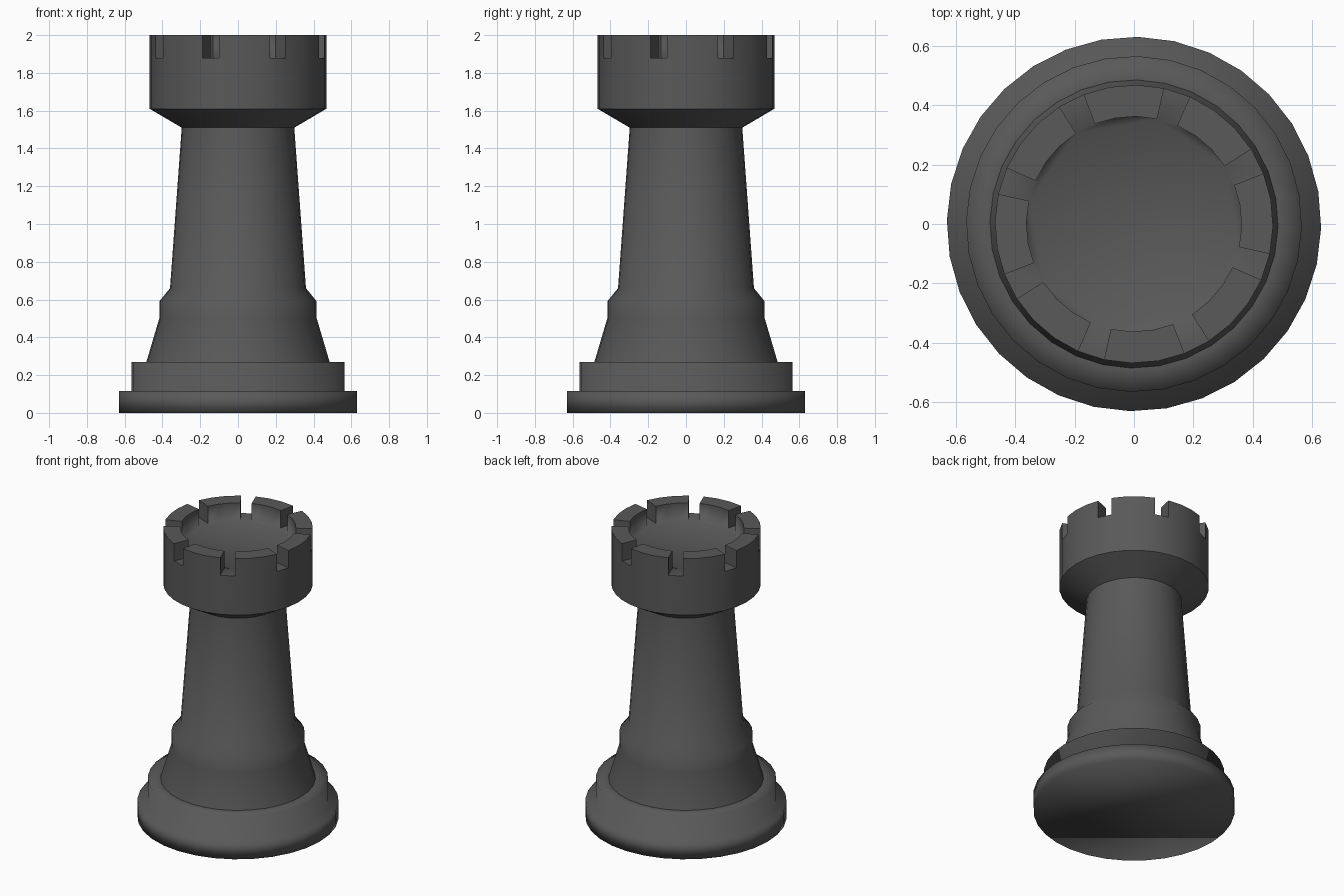
import bpy, bmesh, math
from mathutils import Vector

cube = bpy.data.objects.get("Cube")
if cube:
    bpy.data.objects.remove(cube, do_unlink=True)

SIDES = 32
START = math.radians(-1.2)
NOTCH_Z, RIM_R, WELL_R = 1.88, 0.468, 0.362

charcoal = bpy.data.materials.new("charcoal")
charcoal.use_nodes = True
colour = (0.1, 0.1, 0.1, 1)
charcoal.diffuse_color = colour
charcoal.node_tree.nodes["Principled BSDF"].inputs["Base Color"].default_value = colour


def ring(bm, r, z):
    step = math.tau / SIDES
    return [bm.verts.new((r * math.cos(START + i * step), r * math.sin(START + i * step), z))
            for i in range(SIDES)]


def bridge(bm, low, high):
    return [bm.faces.new((low[i], low[(i + 1) % SIDES], high[(i + 1) % SIDES], high[i]))
            for i in range(SIDES)]


def lathe(bm, profile):
    rings = [ring(bm, r, z) for r, z in profile]
    for low, high in zip(rings, rings[1:]):
        bridge(bm, low, high)
    return rings


def finish(bm, name):
    bmesh.ops.recalc_face_normals(bm, faces=bm.faces)
    for f in bm.faces:
        f.smooth = True
    mesh = bpy.data.meshes.new(name)
    bm.to_mesh(mesh)
    bm.free()
    mesh.materials.append(charcoal)
    obj = bpy.data.objects.new(name, mesh)
    bpy.context.collection.objects.link(obj)
    return obj


# Stepped base, closed underneath
bm = bmesh.new()
rings = lathe(bm, [(0.63, 0), (0.63, 0.115), (0.565, 0.115), (0.565, 0.27), (0.485, 0.27)])
bm.faces.new(rings[0])
finish(bm, "base")

# Flared foot, collar and tapering shaft
bm = bmesh.new()
lathe(bm, [(0.485, 0.27), (0.417, 0.5), (0.417, 0.59), (0.36, 0.66), (0.298, 1.51)])
finish(bm, "shaft")

# Turret head with a sunken floor and eight battlements
bm = bmesh.new()
rings = lathe(bm, [(0.298, 1.51), (RIM_R, 1.61), (RIM_R, NOTCH_Z)])
inner = ring(bm, WELL_R, NOTCH_Z)
rim = bridge(bm, rings[-1], inner)
bm.faces.new(inner)
# Every fourth rim segment stays low as a notch
raised = [f for i, f in enumerate(rim) if i % 4 != 2]
new = bmesh.ops.extrude_face_region(bm, geom=raised)["geom"]
bmesh.ops.translate(bm, vec=Vector((0, 0, 2 - NOTCH_Z)),
                    verts=[v for v in new if isinstance(v, bmesh.types.BMVert)])
bmesh.ops.delete(bm, geom=[f for f in raised if f.is_valid], context="FACES")
bmesh.ops.recalc_face_normals(bm, faces=bm.faces)
# Crisp edges on the battlements; the well floor blends into its wall
for e in bm.edges:
    if e.calc_face_angle(0) > 0.7:
        on_floor = any(len(f.verts) == SIDES for f in e.link_faces)
        e.smooth = on_floor
finish(bm, "turret_head")
